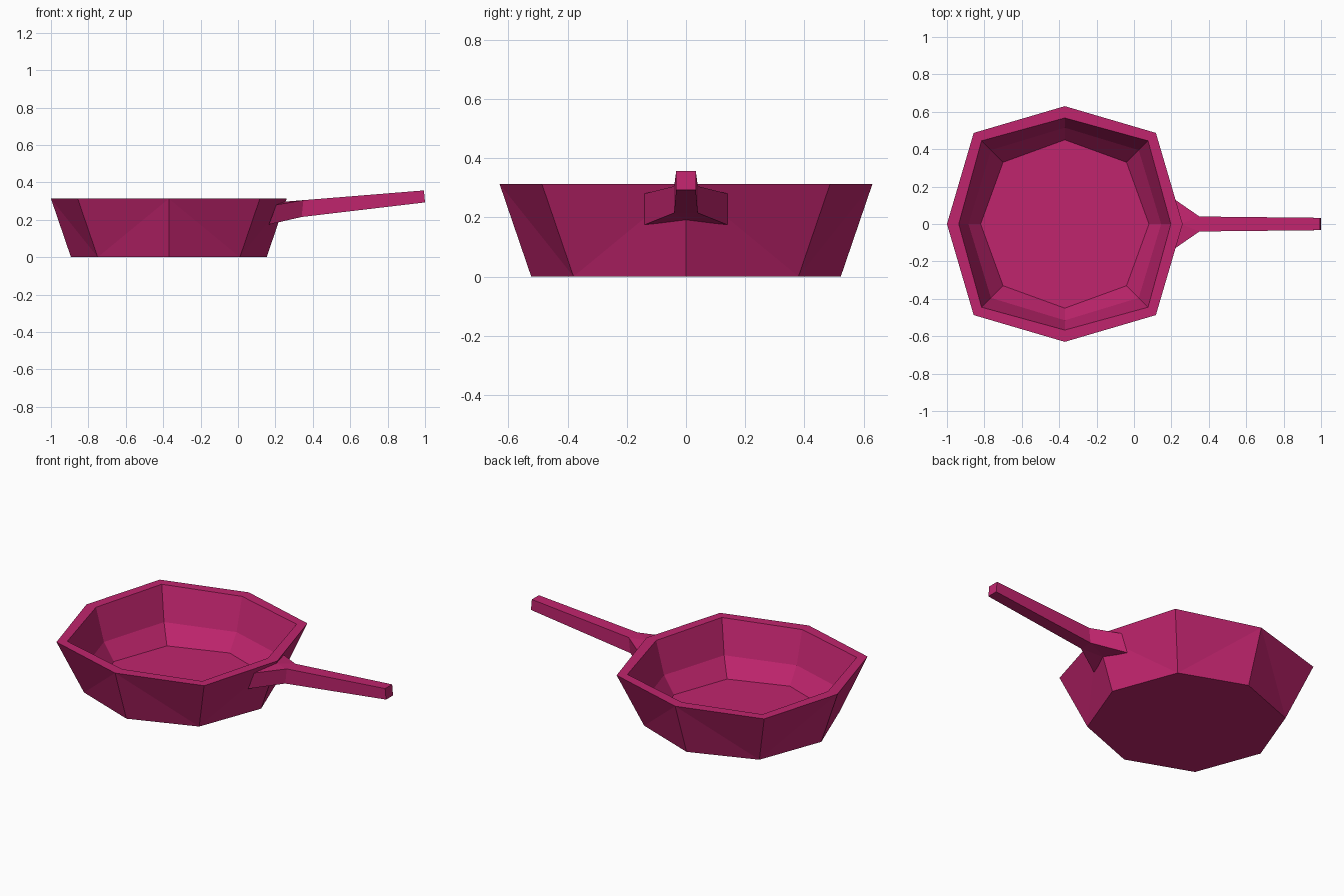
import bpy
import bmesh

CENTRE_X = -0.37

cube = bpy.data.objects.get("Cube")
if cube:
    bpy.data.objects.remove(cube, do_unlink=True)

# Single raspberry enamel colour
enamel = bpy.data.materials.new("raspberry_enamel")
enamel.use_nodes = True
colour = (0.53, 0.018, 0.155, 1)
enamel.diffuse_color = colour
bsdf = next(n for n in enamel.node_tree.nodes if n.type == 'BSDF_PRINCIPLED')
bsdf.inputs["Base Color"].default_value = colour


def finish(bm, name):
    bmesh.ops.recalc_face_normals(bm, faces=bm.faces)
    mesh = bpy.data.meshes.new(name)
    bm.to_mesh(mesh)
    bm.free()
    mesh.materials.append(enamel)
    obj = bpy.data.objects.new(name, mesh)
    bpy.context.collection.objects.link(obj)
    return obj


def octagon(bm, axis, diagonal, z):
    """Eight-sided ring with separate sizes for axis and diagonal corners."""
    a, d = axis, diagonal
    corners = [(a, 0), (d, d), (0, a), (-d, d), (-a, 0), (-d, -d), (0, -a), (d, -d)]
    return [bm.verts.new((CENTRE_X + x, y, z)) for x, y in corners]


# Pan bowl: outer wall, flat rim, inner wall, sloped band and floor
bm = bmesh.new()
profile = [
    (0.523, 0.38, 0.0),
    (0.63, 0.487, 0.313),
    (0.567, 0.445, 0.313),
    (0.515, 0.395, 0.12),
    (0.45, 0.33, 0.02),
]
rings = [octagon(bm, *p) for p in profile]
for band, (lower, upper) in enumerate(zip(rings, rings[1:])):
    for i in range(8):
        j = (i + 1) % 8
        if band == 0:
            # Crease each outer wall panel from axis rim corner to diagonal base corner
            axis, diag = (i, j) if i % 2 == 0 else (j, i)
            bm.faces.new((lower[axis], lower[diag], upper[axis]))
            bm.faces.new((lower[diag], upper[diag], upper[axis]))
        else:
            bm.faces.new((lower[i], lower[j], upper[j], upper[i]))
bm.faces.new(rings[0])
bm.faces.new(rings[-1])
finish(bm, "pan_bowl")

# Handle: flared root on the wall, then a slim tapering bar
bm = bmesh.new()


def bar_section(x_top, x_bottom, half, top, bottom):
    return [bm.verts.new(p) for p in (
        (x_top, half, top), (x_top, -half, top),
        (x_bottom, -half, bottom), (x_bottom, half, bottom))]


root = [bm.verts.new(p) for p in (
    (0.205, 0.14, 0.28), (0.25, 0, 0.297), (0.205, -0.14, 0.28),
    (0.165, -0.14, 0.175), (0.21, 0, 0.19), (0.165, 0.14, 0.175))]
neck = bar_section(0.35, 0.34, 0.04, 0.305, 0.215)
tip = bar_section(0.994, 1.0, 0.033, 0.357, 0.293)

flare = [
    (root[0], root[1], neck[0]), (root[1], neck[1], neck[0]), (root[1], root[2], neck[1]),
    (root[2], root[3], neck[2], neck[1]),
    (root[3], root[4], neck[2]), (root[4], neck[3], neck[2]), (root[4], root[5], neck[3]),
    (root[5], root[0], neck[0], neck[3]),
]
for face in flare:
    bm.faces.new(face)
for i in range(4):
    j = (i + 1) % 4
    bm.faces.new((neck[i], neck[j], tip[j], tip[i]))
bm.faces.new(tip)
finish(bm, "handle")
